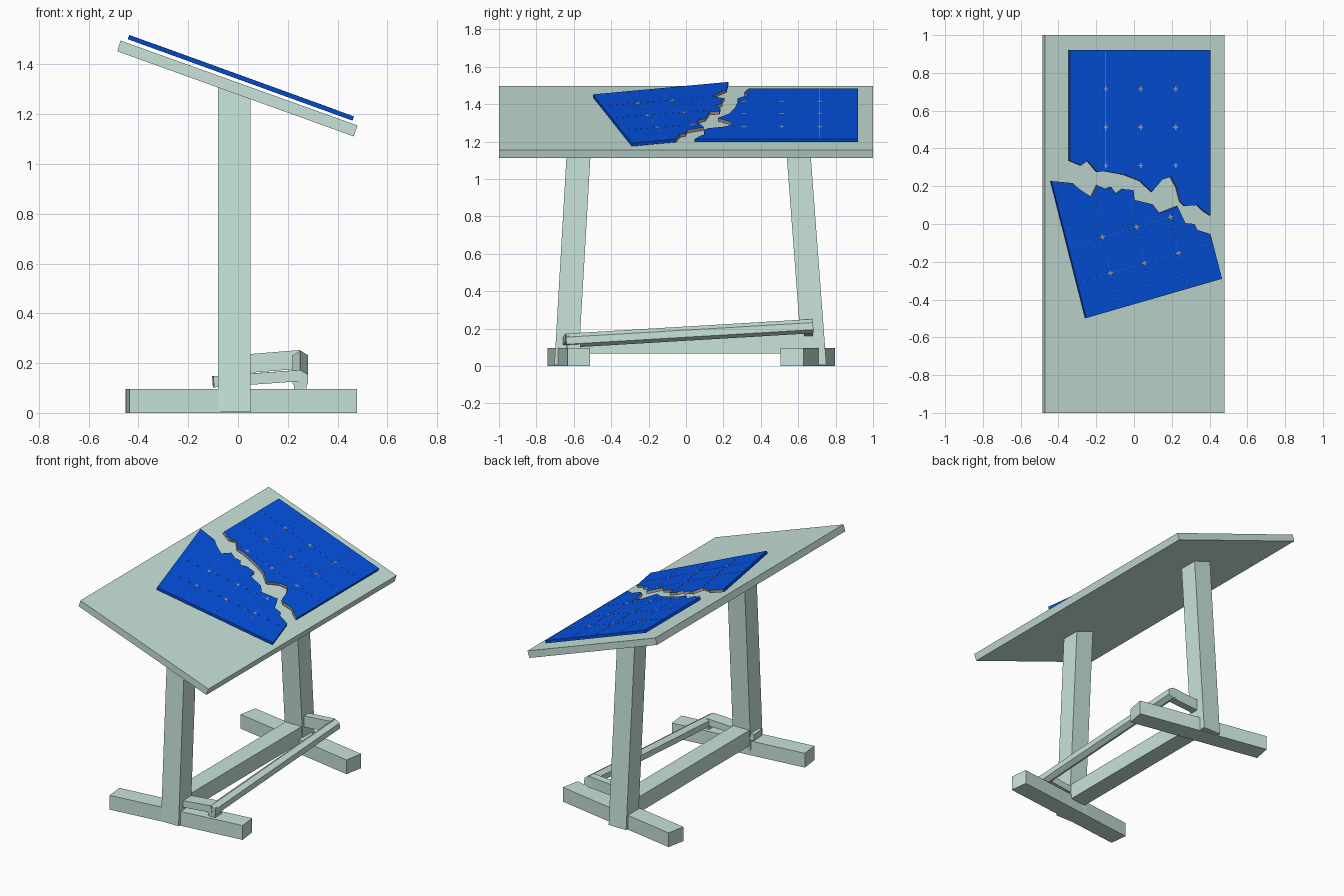
import bpy, bmesh, math
from mathutils import Vector

if "Cube" in bpy.data.objects:
    bpy.data.objects.remove(bpy.data.objects["Cube"])


def material(name, rgb):
    m = bpy.data.materials.new(name)
    m.diffuse_color = (*rgb, 1)
    m.use_nodes = True
    m.node_tree.nodes["Principled BSDF"].inputs["Base Color"].default_value = m.diffuse_color
    return m


SAGE = material("pale_sage", (0.58, 0.77, 0.70))
BLUE = material("blue", (0.001, 0.085, 0.76))
EDGE = material("warm_grey", (0.42, 0.36, 0.35))


def finish(bm, name, *mats):
    bmesh.ops.recalc_face_normals(bm, faces=bm.faces)
    me = bpy.data.meshes.new(name)
    bm.to_mesh(me)
    bm.free()
    ob = bpy.data.objects.new(name, me)
    for m in mats:
        me.materials.append(m)
    bpy.context.collection.objects.link(ob)
    return ob


def prism(bm, pts, vec):
    """Extrude a closed outline along a vector; returns the side faces in outline order."""
    a = [bm.verts.new(p) for p in pts]
    b = [bm.verts.new(Vector(p) + Vector(vec)) for p in pts]
    n = len(a)
    bm.faces.new(a)
    bm.faces.new(b[::-1])
    return [bm.faces.new((a[i], a[(i + 1) % n], b[(i + 1) % n], b[i])) for i in range(n)]


def beam(name, p, q, width, height, sides=4):
    """Straight bar between two points, rectangular or many-sided."""
    p, q = Vector(p), Vector(q)
    d = (q - p).normalized()
    side = d.cross(Vector((0, 0, 1))).normalized()
    up = side.cross(d)
    k = math.sqrt(2) / 2 if sides == 4 else 0.5
    ring = []
    for i in range(sides):
        a = 2 * math.pi * (i + 0.5) / sides
        ring.append(p + side * math.cos(a) * width * k + up * math.sin(a) * height * k)
    bm = bmesh.new()
    prism(bm, ring, q - p)
    return finish(bm, name, SAGE)


# Tilted table top
bm = bmesh.new()
prism(bm, [(-0.472, -1, 1.496), (0.48, -1, 1.155), (0.465, -1, 1.111), (-0.485, -1, 1.453)], (0, 2, 0))
finish(bm, "table_top", SAGE)

# Leaning posts: y centre at the floor, y centre at height 1.12
for name, y0, y1 in (("front_post", -0.64, -0.575), ("back_post", 0.687, 0.603)):
    bm = bmesh.new()
    v = []
    for x, top in ((-0.08, 1.32), (0.05, 1.275)):
        for z in (0.004, top):
            for s in (-1, 1):
                v.append(bm.verts.new((x, y0 + (y1 - y0) * z / 1.12 + s * 0.064, z)))
    for f in ((0, 1, 3, 2), (4, 6, 7, 5), (0, 2, 6, 4), (1, 5, 7, 3), (0, 4, 5, 1), (2, 3, 7, 6)):
        bm.faces.new([v[i] for i in f])
    finish(bm, name, SAGE)

# Splayed feet
beam("front_foot", (-0.443, -0.68, 0.048), (0.471, -0.573, 0.048), 0.122, 0.096)
beam("back_foot", (-0.440, 0.735, 0.048), (0.465, 0.567, 0.048), 0.125, 0.096)

# Low stretcher, foot bar and its brackets
beam("stretcher", (-0.015, -0.60, 0.118), (-0.015, 0.65, 0.118), 0.12, 0.105)
beam("foot_bar", (0.25, -0.64, 0.135), (0.25, 0.68, 0.213), 0.072, 0.076, 6)
beam("front_bar_arm", (-0.10, -0.62, 0.125), (0.25, -0.60, 0.15), 0.09, 0.045)
beam("back_bar_arm", (0.0, 0.655, 0.195), (0.25, 0.655, 0.215), 0.05, 0.075)
beam("front_bar_support", (0.225, -0.60, 0.12), (0.275, -0.60, 0.12), 0.07, 0.08)

# Broken blue sheet lying on the top: outlines as seen from above
SLOPE = -0.3625
NORMAL = Vector((-SLOPE, 0, 1)).normalized()


def on_sheet(x, y, lift=0.0):
    return Vector((x, y, 1.516 + SLOPE * (x + 0.43))) + NORMAL * lift


crack_a = [(0.405, 0.045), (0.36, 0.075), (0.335, 0.10), (0.27, 0.095), (0.245, 0.12), (0.225, 0.195),
           (0.195, 0.25), (0.15, 0.235), (0.095, 0.17), (0.03, 0.23), (-0.05, 0.26), (-0.155, 0.28),
           (-0.195, 0.275), (-0.245, 0.335), (-0.28, 0.31), (-0.34, 0.335)]
crack_b = [(-0.437, 0.227), (-0.325, 0.217), (-0.29, 0.185), (-0.225, 0.143), (-0.195, 0.206),
           (-0.15, 0.185), (-0.12, 0.196), (-0.095, 0.16), (-0.06, 0.185), (-0.003, 0.18), (0.003, 0.127),
           (0.098, 0.105), (0.135, 0.058), (0.23, 0.095), (0.272, 0.005), (0.32, 0.0),
           (0.336, -0.032), (0.405, -0.053)]
for name, crack, rest in (("back_sheet_piece", crack_a, [(-0.34, 0.92), (0.405, 0.92)]),
                          ("front_sheet_piece", crack_b, [(0.466, -0.29), (-0.253, -0.498)])):
    bm = bmesh.new()
    sides = prism(bm, [on_sheet(*p) for p in crack + rest], NORMAL * -0.018)
    for f in sides[:len(crack) - 1]:
        f.material_index = 1
    finish(bm, name, BLUE, EDGE)


# Hairline grid with small crosses on both pieces
def strip(bm, p, q, width):
    p, q = Vector(p), Vector(q)
    d = (q - p).normalized() * width / 2
    n = Vector((-d.y, d.x))
    prism(bm, [on_sheet(*c, 0.0006) for c in (p + n, q + n, q - n, p - n)], NORMAL * -0.001)


def grid(name, origin, u, v, rows, cols):
    """rows: (v index, u start, u end); cols: (u index, v start, v end)."""
    o, u, v = Vector(origin), Vector(u), Vector(v)
    bm = bmesh.new()
    for j, a, b in rows:
        strip(bm, o + v * j + u * a, o + v * j + u * b, 0.0005)
    for i, a, b in cols:
        strip(bm, o + u * i + v * a, o + u * i + v * b, 0.0005)
    for j, _, _ in rows:
        for i, _, _ in cols:
            c = o + u * i + v * j
            strip(bm, c - u * 0.07, c + u * 0.07, 0.007)
            strip(bm, c - v * 0.07, c + v * 0.07, 0.007)
    finish(bm, name, EDGE)


grid("back_piece_grid", (-0.15, 0.31), (0.185, 0), (0, 0.2025),
     [(j, -1.0, 2.95) for j in range(3)], [(0, -0.1, 2.98), (1, -0.35, 2.98), (2, -0.4, 2.98)])
grid("front_piece_grid", (-0.167, -0.069), (0.18, 0.053), (0.042, -0.19),
     [(0, -0.95, 2.15), (1, -0.95, 2.9)], [(0, -0.95, 1.9), (1, -0.9, 1.9), (2, -0.15, 1.9)])
